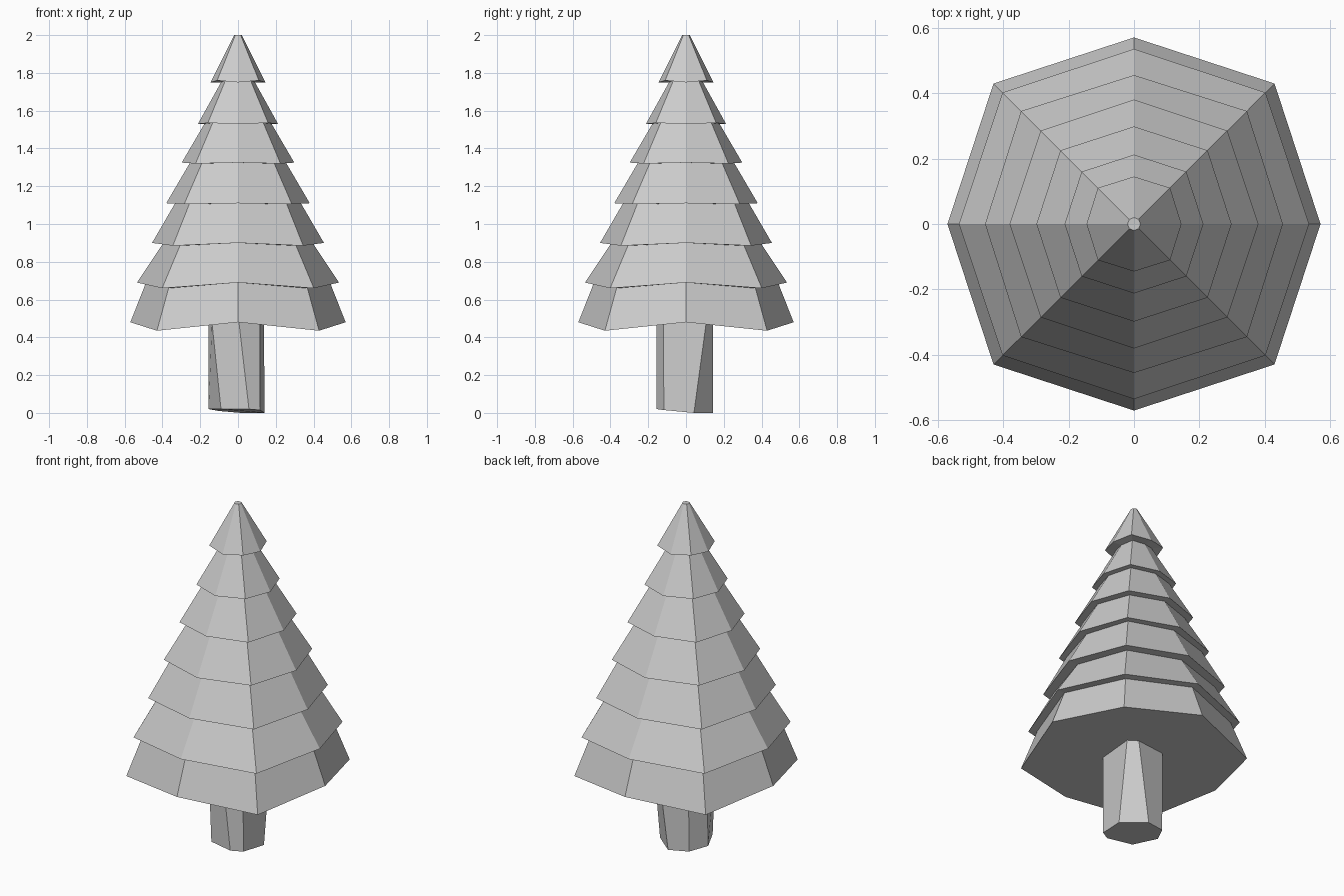
import bpy, bmesh
from math import sin, cos, pi

if "Cube" in bpy.data.objects:
    bpy.data.objects.remove(bpy.data.objects["Cube"])


def loft(name, rings):
    """Join equal-length rings of points with flat quads and close both ends."""
    bm = bmesh.new()
    loops = [[bm.verts.new(p) for p in ring] for ring in rings]
    n = len(loops[0])
    for a, b in zip(loops, loops[1:]):
        for i in range(n):
            j = (i + 1) % n
            bm.faces.new((a[i], a[j], b[j], b[i]))
    bm.faces.new(loops[0][::-1])
    bm.faces.new(loops[-1])
    bmesh.ops.recalc_face_normals(bm, faces=bm.faces)
    mesh = bpy.data.meshes.new(name)
    bm.to_mesh(mesh)
    bm.free()
    obj = bpy.data.objects.new(name, mesh)
    bpy.context.collection.objects.link(obj)
    return obj


def octagon(r_axis, z_axis, r_diag, z_diag):
    """Eight-sided ring whose diagonal corners reach further and droop."""
    ring = []
    for i in range(8):
        r, z = (r_diag, z_diag) if i % 2 else (r_axis, z_axis)
        ring.append((r * cos(i * pi / 4), r * sin(i * pi / 4), z))
    return ring


# Foliage: each tier has an outer skirt ring, then tucks under the next one
skirts = [  # axis radius, axis z, diagonal radius, diagonal z
    (0.57, 0.48, 0.607, 0.435),
    (0.535, 0.69, 0.568, 0.66),
    (0.455, 0.90, 0.488, 0.885),
    (0.38, 1.11, 0.403, 1.105),
    (0.298, 1.325, 0.318, 1.32),
    (0.212, 1.53, 0.226, 1.535),
    (0.145, 1.75, 0.156, 1.76),
]
tucks = [(0.487, 0.52), (0.395, 0.435), (0.333, 0.365),
         (0.254, 0.272), (0.178, 0.19), (0.09, 0.094)]
rings = []
for i, skirt in enumerate(skirts):
    rings.append(octagon(*skirt))
    if i < len(tucks):
        above = skirts[i + 1]
        rings.append(octagon(tucks[i][0], above[1], tucks[i][1], above[3]))
rings.append(octagon(0.02, 2.0, 0.02, 2.0))
loft("foliage", rings)

# Trunk: slightly twisted, uneven seven-sided log
base = [(0.117, -0.117, 0.015), (0.14, 0.042, 0.0), (0.017, 0.143, 0.0),
        (-0.10, 0.115, 0.01), (-0.155, 0.015, 0.02), (-0.09, -0.12, 0.02),
        (0.058, -0.155, 0.02)]
top = [(0.117, -0.12, 0.48), (0.138, 0.107, 0.48), (0.085, 0.142, 0.48),
       (-0.10, 0.12, 0.48), (-0.155, 0.03, 0.48), (-0.138, -0.08, 0.48),
       (0.005, -0.157, 0.48)]
loft("trunk", [base, top])
